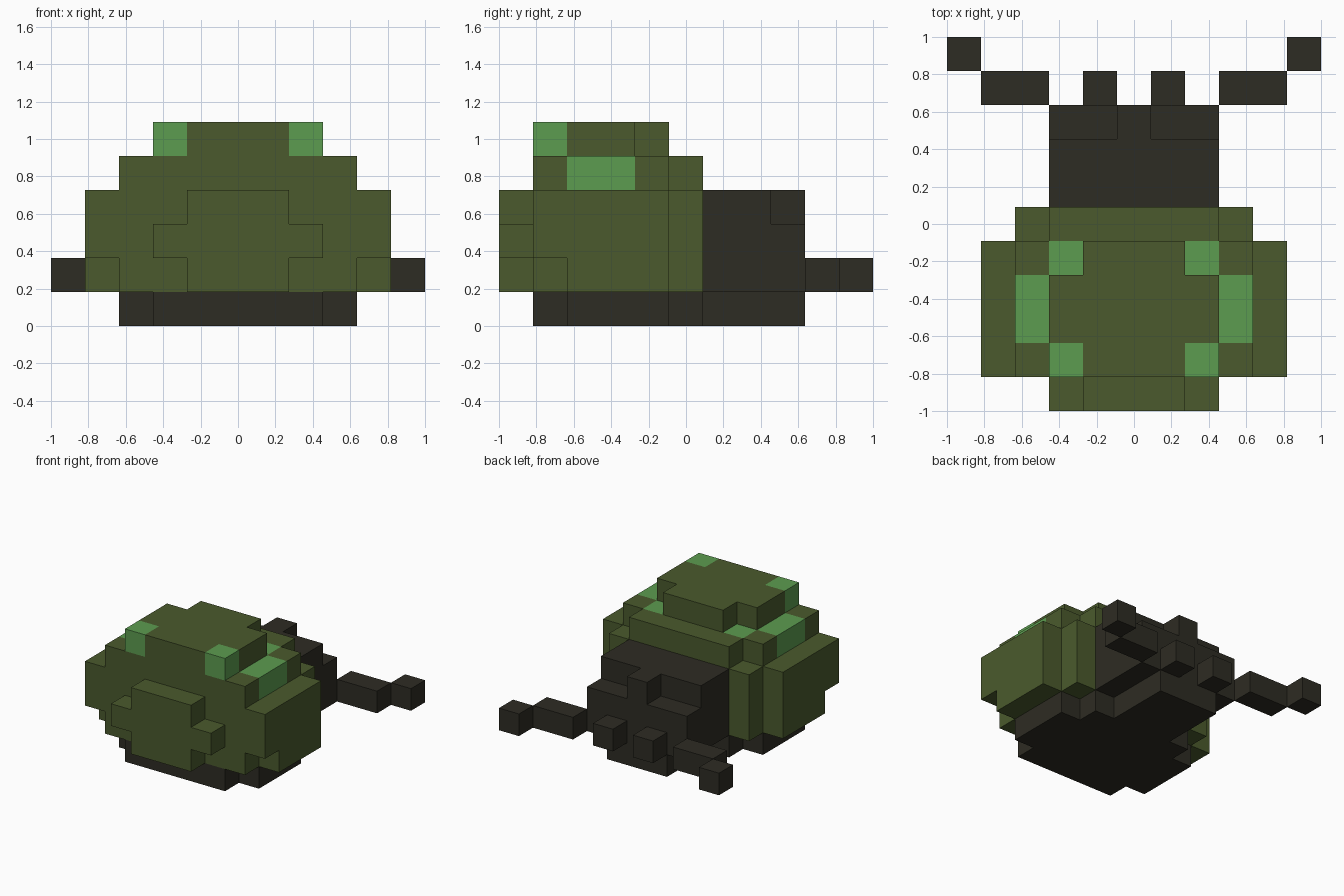
import bpy
import bmesh
from mathutils import Vector

cube = bpy.data.objects.get("Cube")
if cube:
    bpy.data.objects.remove(cube, do_unlink=True)

N = 11           # cells along the longest side
U = 2 / N        # size of one cell


def make_material(name, rgb):
    mat = bpy.data.materials.new(name)
    mat.use_nodes = True
    mat.diffuse_color = (*rgb, 1)
    mat.node_tree.nodes["Principled BSDF"].inputs["Base Color"].default_value = (*rgb, 1)
    return mat


olive = make_material("olive green", (0.069, 0.102, 0.026))
leaf = make_material("leaf green", (0.107, 0.332, 0.08))
dark = make_material("dark brown", (0.027, 0.025, 0.017))

cells = {}       # grid cell -> part name
part_colour = {}


def block(part, mat, xs, ys, zs):
    """Fill a box of cells and its mirror image; later blocks repaint earlier ones."""
    part_colour[part] = mat
    for x in range(*xs):
        for y in range(*ys):
            for z in range(*zs):
                cells[x, y, z] = part
                cells[N - 1 - x, y, z] = part


# Dark underside
block("underside", dark, (3, 8), (1, 6), (0, 1))
block("underside", dark, (2, 9), (2, 5), (0, 1))
block("underside", dark, (4, 7), (6, 9), (0, 1))

# Dark rear end, stepped at the back
block("rear_body", dark, (3, 8), (6, 8), (1, 4))
block("rear_body", dark, (3, 8), (8, 9), (1, 3))
block("rear_body", dark, (5, 6), (8, 9), (3, 4))

# Toes and long limbs reaching backwards
block("toes", dark, (4, 5), (9, 10), (1, 2))
block("limbs", dark, (1, 3), (9, 10), (1, 2))
block("limb_tips", dark, (0, 1), (10, 11), (1, 2))

# Rounded green shell in stepped layers
block("shell", olive, (2, 9), (1, 6), (1, 4))
block("shell", olive, (1, 10), (2, 5), (1, 2))
block("shell", olive, (1, 10), (1, 5), (2, 4))
block("shell", olive, (2, 9), (1, 5), (4, 5))
block("shell", olive, (3, 8), (5, 6), (4, 5))
block("shell", olive, (3, 8), (1, 4), (5, 6))
block("shell", olive, (4, 7), (4, 5), (5, 6))

# Snout
block("snout", olive, (4, 7), (0, 1), (1, 4))
block("snout", olive, (3, 8), (0, 1), (2, 3))

# Light spots on the shell
block("front_spots", leaf, (3, 4), (1, 2), (5, 6))
block("side_spots", leaf, (2, 3), (2, 4), (4, 5))
block("back_spots", leaf, (3, 4), (4, 5), (4, 5))


def add_face(bm, cell, axis, sign):
    """Add one outer face of a cell, wound outwards."""
    a, b = (axis + 1) % 3, (axis + 2) % 3
    corners = []
    for da, db in ((0, 0), (1, 0), (1, 1), (0, 1)):
        p = Vector(cell)
        p[axis] += sign > 0
        p[a] += da
        p[b] += db
        corners.append(bm.verts.new(p * U - Vector((1, 1, 0))))
    bm.faces.new(corners if sign > 0 else corners[::-1])


# Build each part from its exposed faces only
for part, mat in part_colour.items():
    bm = bmesh.new()
    for cell, owner in cells.items():
        if owner != part:
            continue
        for axis in range(3):
            for sign in (-1, 1):
                beside = list(cell)
                beside[axis] += sign
                if tuple(beside) not in cells:
                    add_face(bm, cell, axis, sign)
    bmesh.ops.remove_doubles(bm, verts=bm.verts, dist=U / 100)
    bmesh.ops.dissolve_limit(bm, angle_limit=0.01, verts=bm.verts, edges=bm.edges)
    mesh = bpy.data.meshes.new(part)
    bm.to_mesh(mesh)
    bm.free()
    mesh.materials.append(mat)
    bpy.context.collection.objects.link(bpy.data.objects.new(part, mesh))
